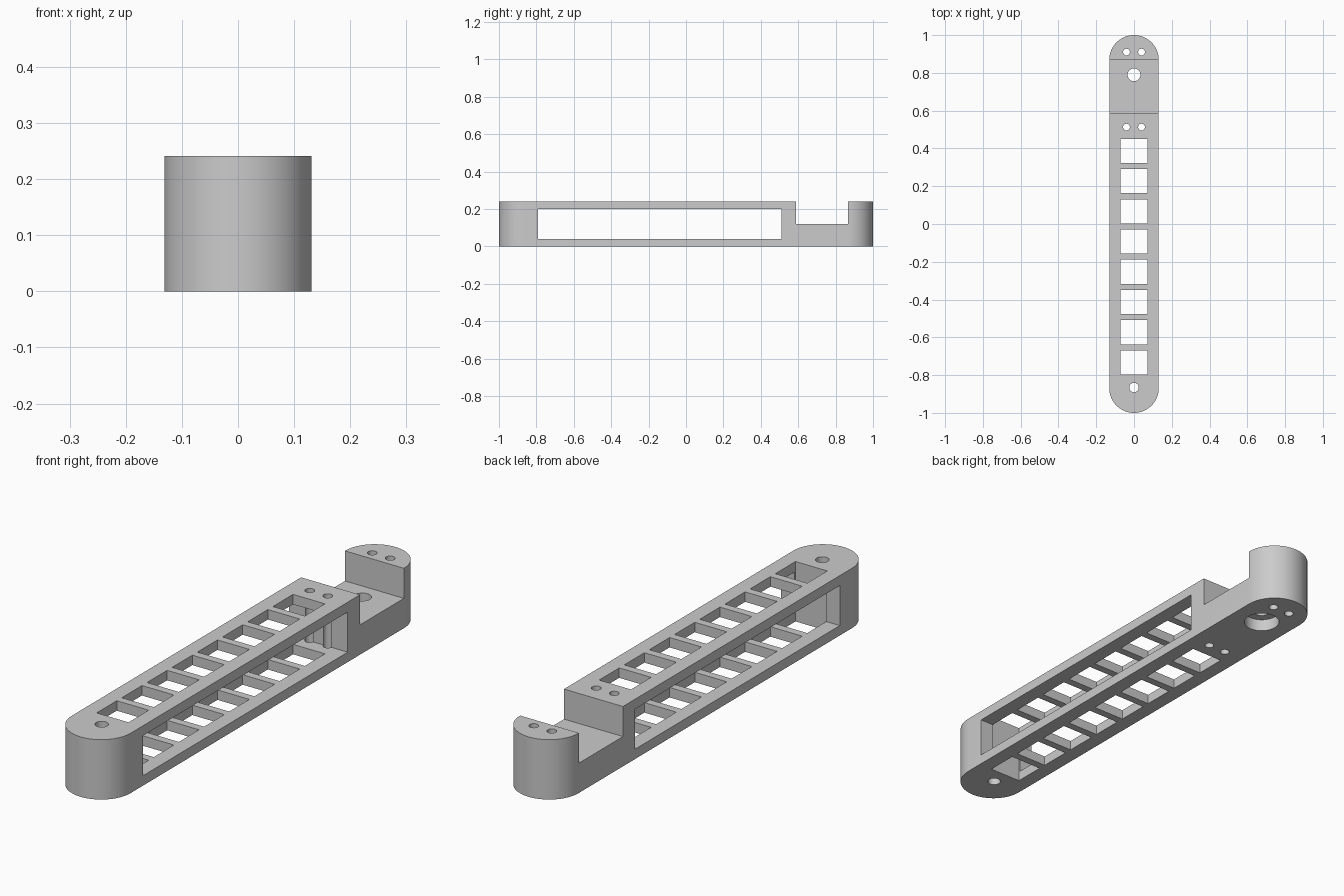
import bpy
import math

cube = bpy.data.objects.get("Cube")
if cube:
    bpy.data.objects.remove(cube, do_unlink=True)

RADIUS, HEIGHT = 0.131, 0.241
CAP = 1 - RADIUS           # distance of each rounded end's centre from the origin
SEGMENTS = 32              # steps in each rounded end

grey = bpy.data.materials.new("plain grey")
grey.use_nodes = True
grey.diffuse_color = (0.6, 0.6, 0.6, 1)
grey.node_tree.nodes["Principled BSDF"].inputs["Base Color"].default_value = grey.diffuse_color


def stadium_bar(name):
    """Straight bar with half-round ends."""
    outline = []
    for start, cy in ((0, CAP), (math.pi, -CAP)):
        for i in range(SEGMENTS + 1):
            a = start + math.pi * i / SEGMENTS
            outline.append((RADIUS * math.cos(a), cy + RADIUS * math.sin(a)))
    n = len(outline)
    verts = [(x, y, z) for z in (0, HEIGHT) for x, y in outline]
    faces = [tuple(reversed(range(n))), tuple(range(n, 2 * n))]
    faces += [(i, (i + 1) % n, n + (i + 1) % n, n + i) for i in range(n)]
    mesh = bpy.data.meshes.new(name)
    mesh.from_pydata(verts, [], faces)
    mesh.materials.append(grey)
    obj = bpy.data.objects.new(name, mesh)
    bpy.context.collection.objects.link(obj)
    return obj


bar = stadium_bar("linkage_arm")


def subtract(cutter):
    """Cut the cutter out of the arm and discard it."""
    cutter.hide_render = True
    cutter.data.materials.append(grey)
    mod = bar.modifiers.new("cut", "BOOLEAN")
    mod.operation, mod.solver, mod.object = "DIFFERENCE", "EXACT", cutter
    bpy.context.view_layer.objects.active = bar
    bpy.ops.object.modifier_apply(modifier=mod.name)
    bpy.data.objects.remove(cutter, do_unlink=True)


def cut_box(x, y0, y1, z0, z1):
    bpy.ops.mesh.primitive_cube_add(size=1, location=(0, (y0 + y1) / 2, (z0 + z1) / 2))
    box = bpy.context.object
    box.scale = (2 * x, y1 - y0, z1 - z0)
    subtract(box)


def cut_hole(x, y, radius, z0=-0.1, z1=0.4):
    bpy.ops.mesh.primitive_cylinder_add(vertices=32, radius=radius, depth=z1 - z0,
                                        location=(x, y, (z0 + z1) / 2))
    subtract(bpy.context.object)


# Long side window and the raised-end notch
cut_box(0.3, -0.79, 0.51, 0.04, 0.201)
cut_box(0.3, 0.588, 0.867, 0.12, 0.4)

# Ladder of square openings through both plates
for i in range(8):
    y = 0.387 - 0.16 * i
    cut_box(0.071, y - 0.064, y + 0.064, -0.1, 0.4)

# Screw hole pairs
for y in (0.91, 0.513):
    for x in (-0.04, 0.04):
        cut_hole(x, y, 0.018)

# Pivot hole at the front, shaft hole with wide recess underneath at the back
cut_hole(0, -0.866, 0.025)
cut_hole(0, 0.79, 0.034)
cut_hole(0, 0.79, 0.069, -0.1, 0.05)

bpy.ops.object.select_all(action="DESELECT")
bar.select_set(True)
bpy.context.view_layer.objects.active = bar
bpy.ops.object.shade_smooth_by_angle(angle=math.radians(30))
